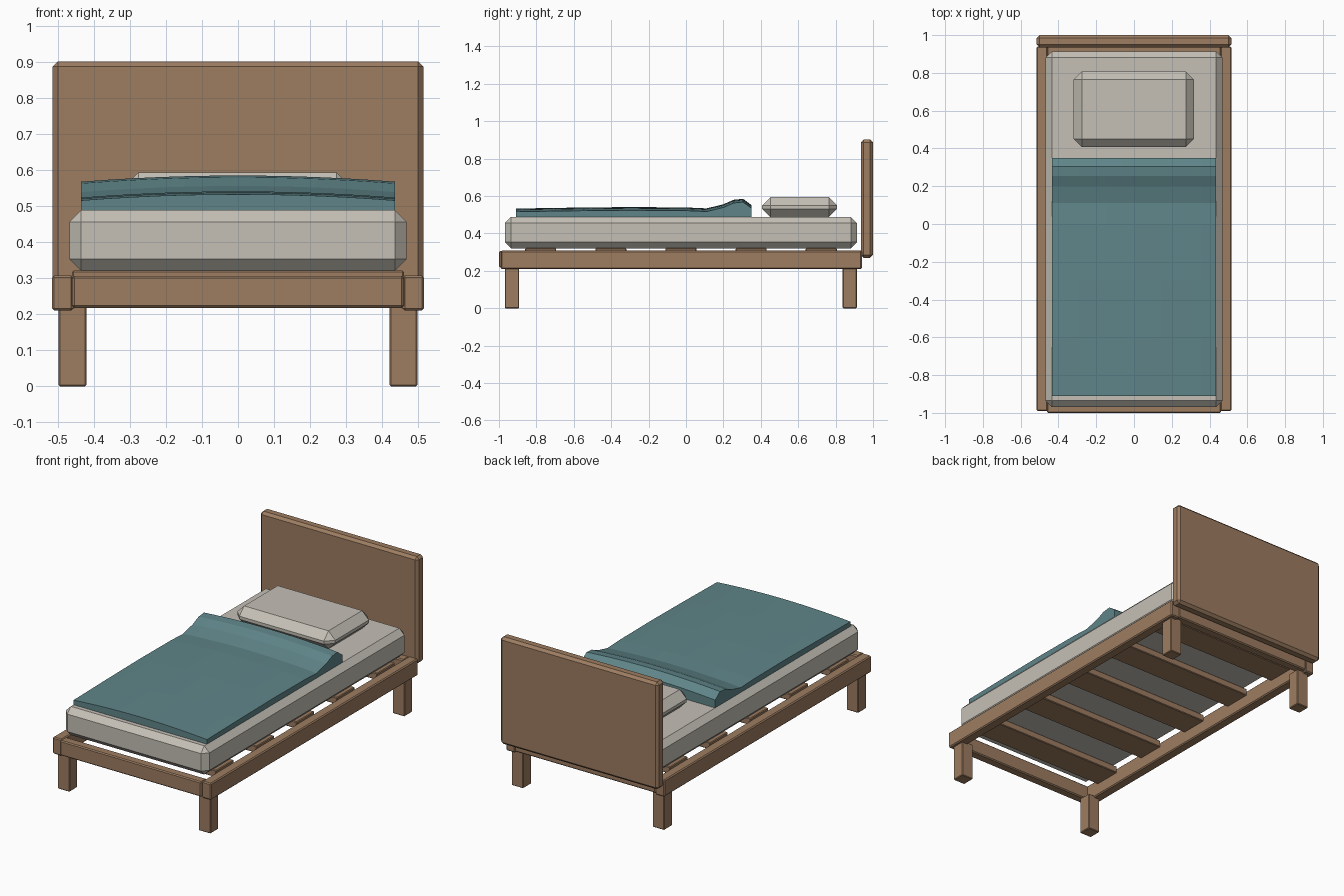
import bpy, bmesh

if "Cube" in bpy.data.objects:
    bpy.data.objects.remove(bpy.data.objects["Cube"])


def material(name, rgb):
    m = bpy.data.materials.new(name)
    m.diffuse_color = (*rgb, 1)
    m.use_nodes = True
    m.node_tree.nodes["Principled BSDF"].inputs["Base Color"].default_value = m.diffuse_color
    return m


WOOD = material("wood", (0.34, 0.205, 0.12))
LINEN = material("linen", (0.56, 0.53, 0.47))
TEAL = material("teal_fabric", (0.115, 0.235, 0.25))


def finish(name, bm, mat):
    mesh = bpy.data.meshes.new(name)
    bm.to_mesh(mesh)
    bm.free()
    mesh.materials.append(mat)
    ob = bpy.data.objects.new(name, mesh)
    bpy.context.collection.objects.link(ob)
    return ob


def box(name, x, y, z, mat, chamfer):
    """Chamfered box from (min, max) pairs."""
    bm = bmesh.new()
    bmesh.ops.create_cube(bm, size=1)
    for v in bm.verts:
        v.co = [(a + b) / 2 + c * (b - a) for c, (a, b) in zip(v.co, (x, y, z))]
    ob = finish(name, bm, mat)
    bev = ob.modifiers.new("chamfer", 'BEVEL')
    bev.width = chamfer
    bev.segments = 1
    return ob


# Headboard
box("headboard", (-0.515, 0.515), (0.935, 1.0), (0.27, 0.902), WOOD, 0.015)

# Side rails and legs, left and right
for side, s in (("left", -1), ("right", 1)):
    box(side + "_rail", sorted((s * 0.457, s * 0.516)), (-0.99, 0.94),
        (0.21, 0.308), WOOD, 0.006)
    for end, y in (("front", -0.93), ("back", 0.876)):
        box(f"{end}_{side}_leg", sorted((s * 0.421, s * 0.498)),
            (y - 0.038, y + 0.038), (0, 0.222), WOOD, 0.004)

# Cross rails
box("front_rail", (-0.46, 0.46), (-1.0, -0.945), (0.218, 0.306), WOOD, 0.006)
box("back_rail", (-0.46, 0.46), (0.885, 0.94), (0.218, 0.306), WOOD, 0.006)

# Slats
for i in range(5):
    y = -0.777 + 0.375 * i
    box(f"slat_{i + 1}", (-0.46, 0.46), (y - 0.083, y + 0.083), (0.28, 0.321), WOOD, 0.004)

# Mattress and pillow
box("mattress", (-0.468, 0.468), (-0.968, 0.914), (0.32, 0.489), LINEN, 0.033)
box("pillow", (-0.32, 0.318), (0.407, 0.808), (0.488, 0.594), LINEN, 0.044)

# Blanket: gently crowned sheet with a raised fold near the pillow, closed below
profile = [(-0.91, 0.533), (-0.6, 0.538), (-0.3, 0.541), (0.0, 0.539), (0.11, 0.534),
           (0.2, 0.556), (0.255, 0.58), (0.305, 0.585), (0.35, 0.552)]
COLS, HALF = 12, 0.435
bm = bmesh.new()
rows = []
for y, z in profile:
    row = []
    for i in range(COLS + 1):
        t = 2 * i / COLS - 1
        row.append(bm.verts.new((t * HALF, y, z - 0.017 * t * t)))
    rows.append(row)
for a, b in zip(rows, rows[1:]):
    for i in range(COLS):
        bm.faces.new((a[i], a[i + 1], b[i + 1], b[i]))
rim = [e for e in bm.edges if e.is_boundary]
skirt = bmesh.ops.extrude_edge_only(bm, edges=rim)["geom"]
for v in skirt:
    if isinstance(v, bmesh.types.BMVert):
        v.co.z = 0.487
bmesh.ops.holes_fill(bm, edges=[e for e in bm.edges if e.is_boundary], sides=0)
bmesh.ops.recalc_face_normals(bm, faces=bm.faces)
finish("blanket", bm, TEAL)
